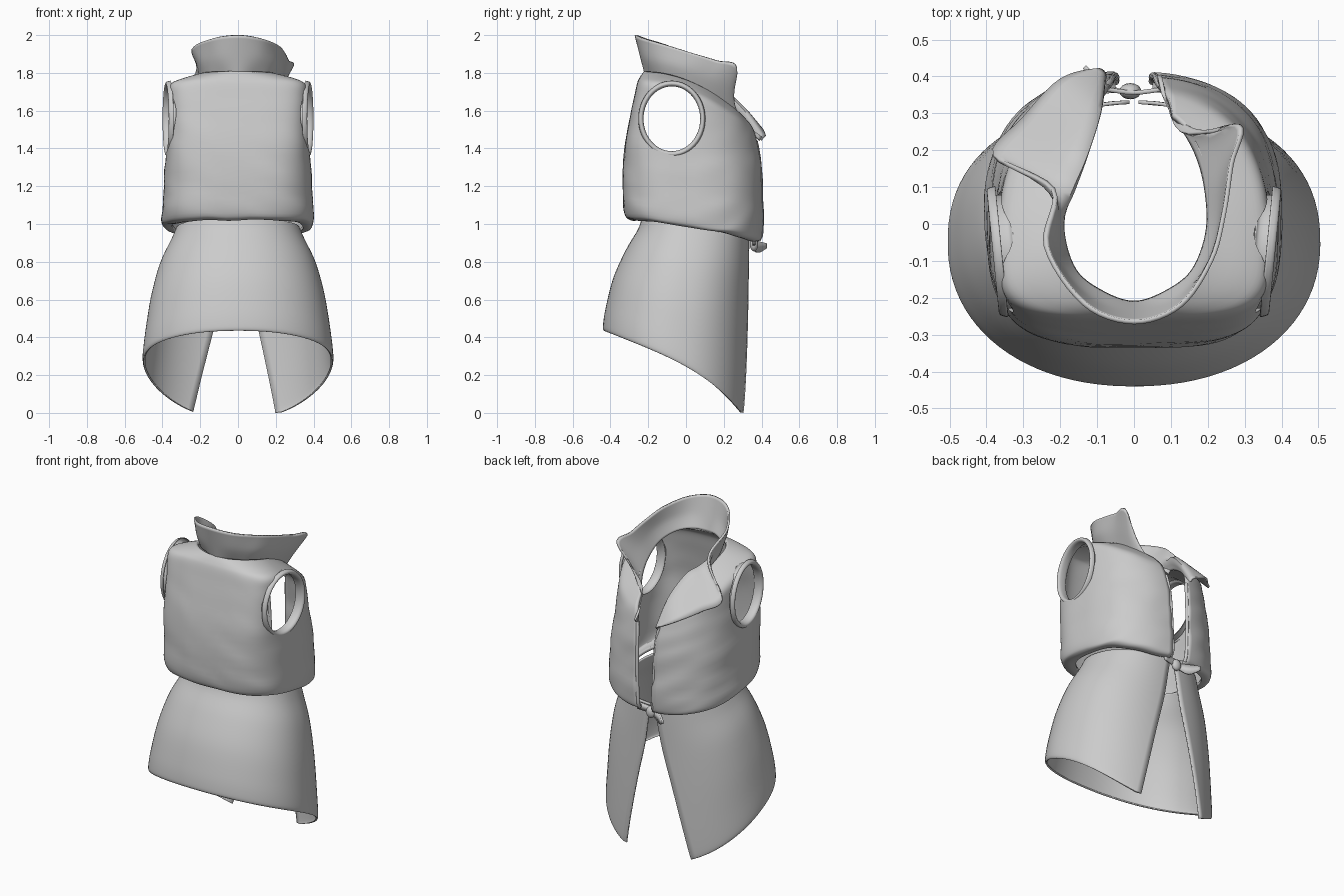
import bpy, math
from mathutils import Vector, noise

if "Cube" in bpy.data.objects:
    bpy.data.objects.remove(bpy.data.objects["Cube"])

cloth = bpy.data.materials.new("pale_grey_cloth")
cloth.diffuse_color = (0.6, 0.6, 0.6, 1)
cloth.use_nodes = True
cloth.node_tree.nodes["Principled BSDF"].inputs["Base Color"].default_value = cloth.diffuse_color


def spline(rows, steps):
    """Catmull-Rom through equal-length tuples."""
    out, n = [], len(rows)
    for i in range(n - 1):
        a, b, c, d = (rows[max(0, min(n - 1, i + k))] for k in (-1, 0, 1, 2))
        for s in range(steps):
            t = s / steps
            out.append(tuple(0.5 * (2 * q + (r - p) * t + (2 * p - 5 * q + 4 * r - u) * t * t
                                    + (3 * q - p - 3 * r + u) * t ** 3)
                             for p, q, r, u in zip(a, b, c, d)))
    out.append(tuple(rows[-1]))
    return out


def sheet(name, grid, thick=0.0, closed=False):
    """Smooth surface from a grid of points, with cloth thickness going inward."""
    n, verts, faces = len(grid[0]), [p for row in grid for p in row], []
    for i in range(len(grid) - 1):
        for j in range(n if closed else n - 1):
            k = (j + 1) % n
            faces.append((i * n + j, i * n + k, (i + 1) * n + k, (i + 1) * n + j))
    me = bpy.data.meshes.new(name)
    me.from_pydata(verts, [], faces)
    me.materials.append(cloth)
    ob = bpy.data.objects.new(name, me)
    bpy.context.collection.objects.link(ob)
    bpy.ops.object.select_all(action='DESELECT')
    ob.select_set(True)
    bpy.context.view_layer.objects.active = ob
    bpy.ops.object.shade_smooth_by_angle(angle=math.radians(50))
    if thick:
        m = ob.modifiers.new("thickness", 'SOLIDIFY')
        m.thickness, m.offset = thick, -1
    return ob


def ring(w, yb, yf, yc, ox, p_back, p_front, n, skew=0.0):
    """Open horizontal outline, from one front edge round the back to the other."""
    def end(o):
        return math.pi - math.asin((o / w) ** (1 / p_front))
    a0, a1 = -end(ox + skew), end(ox - skew)
    pts = []
    for j in range(n + 1):
        a = a0 + (a1 - a0) * j / n
        s, c = math.sin(a), math.cos(a)
        p = p_back if c > 0 else p_front
        x = w * math.copysign(abs(s) ** p, s)
        y = yc - (yc - yb) * abs(c) ** p if c > 0 else yc + (yf - yc) * abs(c) ** p
        pts.append((x, y))
    return pts


# bodice: z at back, z at front, half width, back y, front y, centre y, opening, back squareness
bodice_rings = [
    (1.02, 0.91, 0.345, -0.26, 0.36, 0.04, 0.05, 0.75),
    (1.022, 0.915, 0.385, -0.295, 0.395, 0.04, 0.05, 0.7),
    (1.055, 0.955, 0.402, -0.325, 0.41, 0.04, 0.05, 0.65),
    (1.20, 1.08, 0.395, -0.335, 0.41, 0.04, 0.055, 0.6),
    (1.40, 1.25, 0.383, -0.325, 0.405, 0.03, 0.06, 0.52),
    (1.55, 1.36, 0.372, -0.30, 0.395, 0.00, 0.065, 0.48),
    (1.67, 1.44, 0.369, -0.275, 0.38, -0.03, 0.075, 0.48),
    (1.745, 1.49, 0.362, -0.258, 0.365, -0.05, 0.085, 0.52),
    (1.778, 1.52, 0.31, -0.243, 0.35, -0.05, 0.095, 0.68),
    (1.808, 1.55, 0.215, -0.222, 0.33, -0.04, 0.105, 1.0),
]
grid = []
for zb, zf, w, yb, yf, yc, ox, pb in spline(bodice_rings, 5):
    row = []
    for x, y in ring(w, yb, yf, yc, ox, pb, 0.85, 96):
        t = max(0.0, (y - yb) / (yf - yb))
        z = zb + (zf - zb) * t ** (1.5 + 0.5 * max(0, min(1, (zb - 1.4) / 0.3)))
        # soft creases, stronger toward the waist
        k = 0.014 * noise.noise(Vector((x * 5, y * 5, z * 11 + x * 4))) * max(0.2, min(1, 1.8 - z))
        row.append((x * (1 + 2 * k), y * (1 + 2 * k), z + k))
    grid.append(row)
bodice = sheet("bodice", grid, 0.018)

# armhole cutter
AY, AZ, RY, RZ = -0.075, 1.557, 0.158, 0.18
bpy.ops.mesh.primitive_cylinder_add(vertices=64, radius=1, depth=2, location=(0, AY, AZ),
                                    rotation=(0, math.pi / 2, 0))
cutter = bpy.context.object
cutter.name = "armhole_cutter"
cutter.scale = (RZ + 0.006, RY + 0.006, 1)
cutter.hide_render = True
cutter.display_type = 'WIRE'
cut = bodice.modifiers.new("armholes", 'BOOLEAN')
cut.operation, cut.object, cut.solver = 'DIFFERENCE', cutter, 'EXACT'

# armhole bands
band_profile = [(0.325, 1.03), (0.335, 0.98), (0.366, 0.98), (0.378, 1.02), (0.376, 1.07), (0.358, 1.10)]
for side, label in ((1, "right"), (-1, "left")):
    rows = []
    for x, s in spline(band_profile, 3):
        row = []
        for j in range(56):
            a = side * 2 * math.pi * j / 56
            dy = RY * s * math.cos(a)
            row.append((side * (x + 0.10 * dy), AY + dy, AZ + RZ * s * math.sin(a)))
        rows.append(row)
    sheet("armhole_band_" + label, rows, 0.004, closed=True)

# skirt: drop fraction, half width, back y, front y, centre y, opening
skirt_rings = [
    (0.0, 0.325, -0.235, 0.335, 0.04, 0.012),
    (0.10, 0.355, -0.255, 0.335, 0.03, 0.03),
    (0.28, 0.415, -0.318, 0.333, 0.01, 0.06),
    (0.53, 0.462, -0.385, 0.333, -0.02, 0.12),
    (0.80, 0.492, -0.426, 0.332, -0.045, 0.18),
    (0.96, 0.505, -0.44, 0.328, -0.05, 0.213),
    (1.0, 0.50, -0.435, 0.325, -0.05, 0.22),
]
grid = []
for v, w, yb, yf, yc, ox in spline(skirt_rings, 5):
    row = []
    for x, y in ring(w, yb, yf, yc, ox, 0.93, 0.88, 80, 0.02 * v):
        t = max(0.0, min(1.0, (y - yb) / (yf - yb)))
        top = 1.03 - 0.10 * t
        hem = 0.435 - 0.30 * t - 0.17 * t ** 4
        row.append((x, y, top + (max(hem, 0.0) - top) * v))
    grid.append(row)
sheet("skirt", grid[::-1], 0.010)

# collar and lapels: neckline, middle and outer edge (one side folded down)
neckline = [(-0.085, 0.40, 1.44), (-0.11, 0.31, 1.55), (-0.155, 0.19, 1.64), (-0.185, 0.09, 1.69),
            (-0.20, -0.02, 1.75), (-0.165, -0.13, 1.785), (-0.09, -0.19, 1.80), (0, -0.22, 1.795),
            (0.09, -0.19, 1.80), (0.165, -0.13, 1.785), (0.205, -0.02, 1.75), (0.20, 0.10, 1.69),
            (0.17, 0.20, 1.62), (0.115, 0.30, 1.54), (0.075, 0.39, 1.44)]
middle = [(-0.09, 0.41, 1.455), (-0.105, 0.31, 1.60), (-0.145, 0.19, 1.71), (-0.185, 0.105, 1.74),
          (-0.21, 0.02, 1.80), (-0.20, -0.12, 1.86), (-0.11, -0.215, 1.88), (0, -0.243, 1.885),
          (0.11, -0.215, 1.88), (0.195, -0.13, 1.86), (0.235, -0.02, 1.83), (0.24, 0.10, 1.78),
          (0.23, 0.22, 1.72), (0.12, 0.285, 1.57), (0.075, 0.395, 1.45)]
edge = [(-0.10, 0.415, 1.46), (-0.20, 0.385, 1.51), (-0.30, 0.28, 1.56), (-0.38, 0.18, 1.62),
        (-0.225, 0.095, 1.80), (-0.245, -0.06, 1.925), (-0.14, -0.22, 1.98), (0, -0.272, 1.998),
        (0.13, -0.225, 1.98), (0.215, -0.10, 1.945), (0.25, 0.03, 1.905), (0.27, 0.16, 1.865),
        (0.29, 0.27, 1.825), (0.125, 0.25, 1.60), (0.075, 0.405, 1.46)]
curves = [spline(c, 6) for c in (neckline, middle, edge)]
columns = [spline(c, 5) for c in zip(*curves)]
sheet("collar", [[col[i] for col in columns] for i in range(len(columns[0]))], 0.012)


# piping along the front edges
def piping(name, pts, radius):
    rows = []
    for i, p in enumerate(pts):
        d = (Vector(pts[min(i + 1, len(pts) - 1)]) - Vector(pts[max(i - 1, 0)])).normalized()
        u = d.cross(Vector((0.3, 0.5, 0.81))).normalized()
        w = d.cross(u)
        rows.append([tuple(Vector(p) + radius * (math.cos(a) * u + math.sin(a) * w))
                     for a in (k * math.pi / 4 for k in range(8))])
    return sheet(name, rows, closed=True)


for side, label in ((1, "right"), (-1, "left")):
    path = [(side * o, yf - 0.010, zf) for _, zf, _, _, yf, _, o, _ in bodice_rings[1:7]]
    piping("front_piping_" + label, spline(path, 4), 0.010)


# waist tie: strap across the opening, a knot and a flared tail
def ribbon(name, sections):
    rows = []
    for x, y, z, h in spline(sections, 4):
        rows.append([(x, y, z - h), (x, y, z + h)])
    return sheet(name, [list(c) for c in zip(*rows)], 0.012)


ribbon("waist_strap", [(-0.08, 0.36, 0.915, 0.022), (0, 0.35, 0.905, 0.02), (0.08, 0.36, 0.915, 0.022)])
ribbon("tie_tail", [(-0.02, 0.36, 0.89, 0.015), (-0.08, 0.385, 0.878, 0.03), (-0.13, 0.43, 0.885, 0.012)])
bpy.ops.mesh.primitive_uv_sphere_add(segments=16, ring_count=8, radius=1, location=(-0.01, 0.36, 0.89))
knot = bpy.context.object
knot.name = "tie_knot"
knot.scale = (0.03, 0.022, 0.035)
knot.data.materials.append(cloth)
bpy.ops.object.shade_smooth_by_angle()
